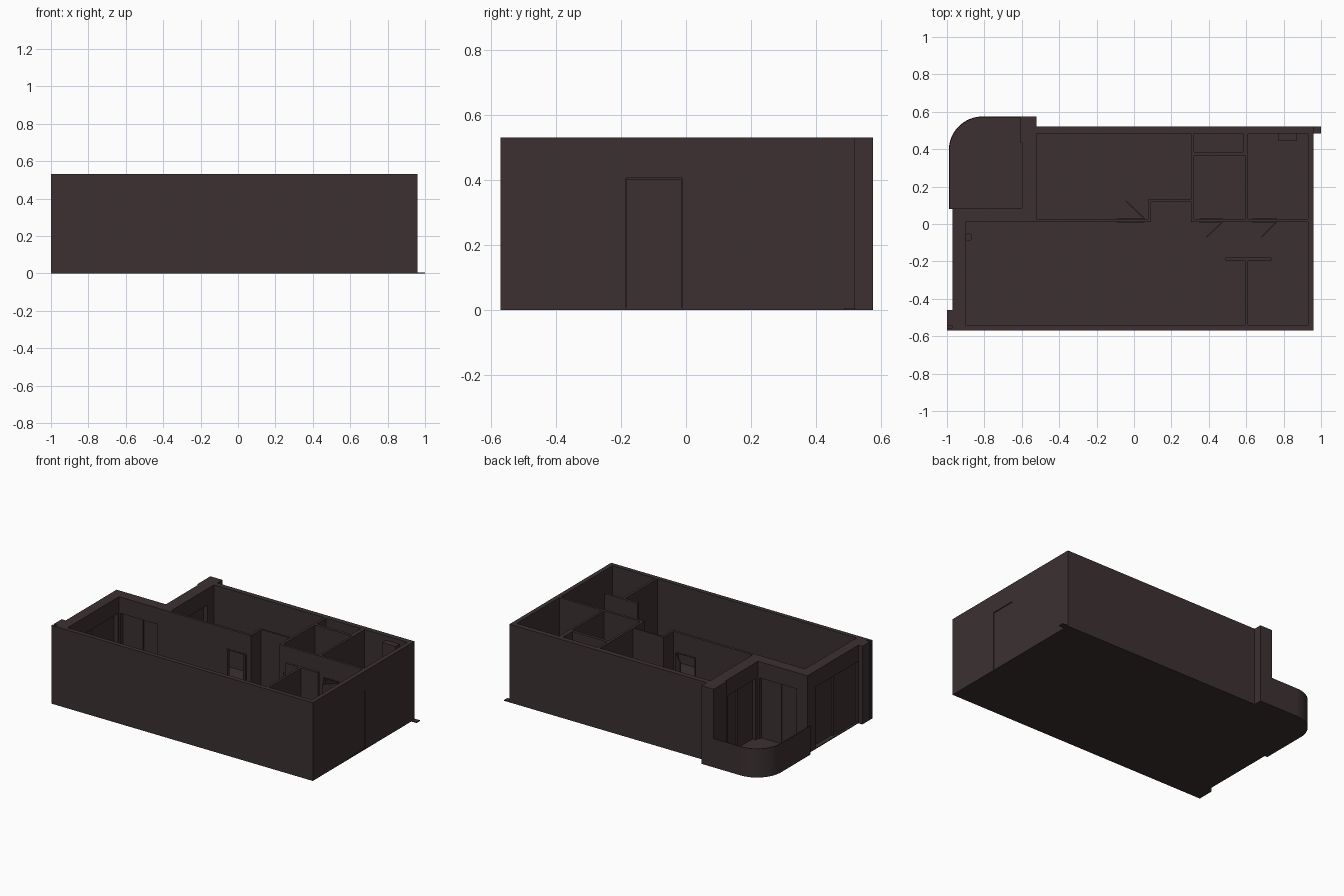
import bpy, bmesh, math

if "Cube" in bpy.data.objects:
    bpy.data.objects.remove(bpy.data.objects["Cube"])

H = 0.53        # wall height
FL = 0.006      # floor thickness
DOOR = 0.395    # interior door height
WIN = 0.42      # sliding door height

mat = bpy.data.materials.new("dark_brown")
mat.diffuse_color = (0.045, 0.030, 0.031, 1)
mat.use_nodes = True
mat.node_tree.nodes["Principled BSDF"].inputs["Base Color"].default_value = mat.diffuse_color


def add_mesh(name, bm):
    bmesh.ops.recalc_face_normals(bm, faces=bm.faces)
    me = bpy.data.meshes.new(name)
    bm.to_mesh(me)
    bm.free()
    me.materials.append(mat)
    ob = bpy.data.objects.new(name, me)
    bpy.context.collection.objects.link(ob)
    return ob


def prism(name, pts, z0, z1):
    """Extrude a flat outline from z0 to z1."""
    bm = bmesh.new()
    f = bm.faces.new([bm.verts.new((x, y, z0)) for x, y in pts])
    r = bmesh.ops.extrude_face_region(bm, geom=[f])
    for v in r["geom"]:
        if isinstance(v, bmesh.types.BMVert):
            v.co.z = z1
    return add_mesh(name, bm)


def box(name, x0, x1, y0, y1, z0=FL, z1=H):
    return prism(name, [(x0, y0), (x1, y0), (x1, y1), (x0, y1)], z0, z1)


def wall(name, axis, a0, a1, b0, b1, holes=()):
    """Wall from a0 to a1 along an axis, b0..b1 thick; holes are (start, end, top).
    The outline is drawn in elevation, so each hole becomes a notch from the floor."""
    prof = [(a0, FL)]
    for s, e, top in holes:
        prof += [(s, FL), (s, top), (e, top), (e, FL)]
    prof += [(a1, FL), (a1, H), (a0, H)]
    place = (lambda a, b, z: (a, b, z)) if axis == "x" else (lambda a, b, z: (b, a, z))
    bm = bmesh.new()
    f = bm.faces.new([bm.verts.new(place(a, b0, z)) for a, z in prof])
    r = bmesh.ops.extrude_face_region(bm, geom=[f])
    moved = [v for v in r["geom"] if isinstance(v, bmesh.types.BMVert)]
    bmesh.ops.translate(bm, verts=moved, vec=place(0, b1 - b0, 0))
    return add_mesh(name, bm)


def open_door(name, hx, hy, ex, ey, t=0.006):
    """Door leaf swung open between hinge and free edge."""
    d = math.hypot(ex - hx, ey - hy)
    nx, ny = -(ey - hy) / d * t / 2, (ex - hx) / d * t / 2
    prism(name, [(hx + nx, hy + ny), (ex + nx, ey + ny),
                 (ex - nx, ey - ny), (hx - nx, hy - ny)], FL, DOOR - 0.005)


def arc(r):
    """Rounded balcony corner, from the left side round to the back."""
    cx, cy = -0.81, 0.395
    return [(cx + r * math.cos(a), cy + r * math.sin(a))
            for a in (math.pi - i * math.pi / 32 for i in range(17))]


# Floor slab with the rounded balcony and the small corner tab
prism("floor", [(-1, -0.57), (-1, -0.46), (-0.97, -0.46), (-0.97, 0.08), (-0.99, 0.08)]
      + arc(0.18) + [(-0.52, 0.575), (-0.52, 0.52), (1, 0.52), (1, 0.485),
                     (0.96, 0.485), (0.96, -0.57)], 0, FL)

# Balcony parapet
prism("balcony_parapet", [(-0.99, 0.08)] + arc(0.18) + [(-0.61, 0.575), (-0.61, 0.57)]
      + arc(0.175)[::-1] + [(-0.985, 0.08)], FL, 0.195)

# Outer walls
wall("front_wall", "x", -0.97, 0.96, -0.555, -0.54)
wall("front_wall_skin", "x", -1, 0.96, -0.57, -0.555)
wall("back_wall", "x", -0.52, 0.96, 0.485, 0.52)
wall("right_wall", "y", -0.54, 0.485, 0.93, 0.96, [(-0.185, -0.01, 0.405)])
box("entrance_door", 0.935, 0.956, -0.183, -0.012, FL, 0.403)
box("front_column", -1, -0.9, -0.545, -0.46)
box("balcony_column", -0.61, -0.52, 0.435, 0.575)

# Walls with sliding doors, and the sliding leaves
wall("left_wall", "y", -0.46, 0.015, -0.97, -0.9, [(-0.458, 0.0, WIN)])
wall("balcony_side_wall", "x", -0.97, -0.52, 0.01, 0.085, [(-0.89, -0.61, WIN)])
wall("balcony_inner_wall", "y", 0.085, 0.435, -0.6, -0.52, [(0.11, 0.415, WIN)])
box("left_slider_a", -0.955, -0.945, -0.458, -0.215, FL, WIN)
box("left_slider_b", -0.94, -0.93, -0.235, 0.0, FL, WIN)
box("balcony_slider_a", -0.89, -0.74, 0.04, 0.05, FL, WIN)
box("balcony_slider_b", -0.76, -0.61, 0.055, 0.065, FL, WIN)
box("bedroom_slider_a", -0.575, -0.565, 0.11, 0.27, FL, WIN)
box("bedroom_slider_b", -0.56, -0.55, 0.25, 0.415, FL, WIN)

# Corridor walls with door openings
wall("bedroom_wall", "x", -0.52, 0.09, 0.01, 0.027, [(-0.09, 0.055, DOOR)])
wall("service_wall", "x", 0.305, 0.93, 0.01, 0.027,
     [(0.35, 0.475, DOOR), (0.63, 0.765, DOOR)])

# Niche and partition walls
box("niche_side", 0.075, 0.09, 0.027, 0.132)
box("niche_back", 0.09, 0.305, 0.12, 0.132)
box("bath_left_partition", 0.305, 0.322, 0.027, 0.485)
box("bath_right_partition", 0.595, 0.61, 0.027, 0.485)
box("shaft_partition", 0.322, 0.595, 0.365, 0.385)
box("shaft_side", 0.583, 0.595, 0.385, 0.485)
box("kitchen_partition", 0.593, 0.61, -0.54, -0.195)
box("kitchen_cross_wall", 0.49, 0.735, -0.195, -0.178)

# Door leaves standing open
open_door("bedroom_door", 0.055, 0.03, -0.045, 0.125)
open_door("bath_door", 0.473, 0.01, 0.387, -0.07)
open_door("utility_door", 0.763, 0.01, 0.68, -0.07)

# Door frames around each interior opening
for n, s, e in (("bedroom", -0.09, 0.055), ("bath", 0.35, 0.475), ("utility", 0.63, 0.765)):
    box(n + "_jamb_left", s, s + 0.006, 0.007, 0.03, FL, DOOR)
    box(n + "_jamb_right", e - 0.006, e, 0.007, 0.03, FL, DOOR)
    box(n + "_head", s, e, 0.007, 0.03, DOOR - 0.006, DOOR)

# Wall heater high in the back room
box("wall_heater", 0.77, 0.87, 0.445, 0.485, 0.38, 0.5)

# Small round fitting on the left wall
bm = bmesh.new()
bmesh.ops.create_cone(bm, cap_ends=True, segments=16, radius1=0.02, radius2=0.02, depth=0.03)
bmesh.ops.translate(bm, verts=bm.verts, vec=(-0.885, -0.07, 0.21))
add_mesh("round_fitting", bm)
